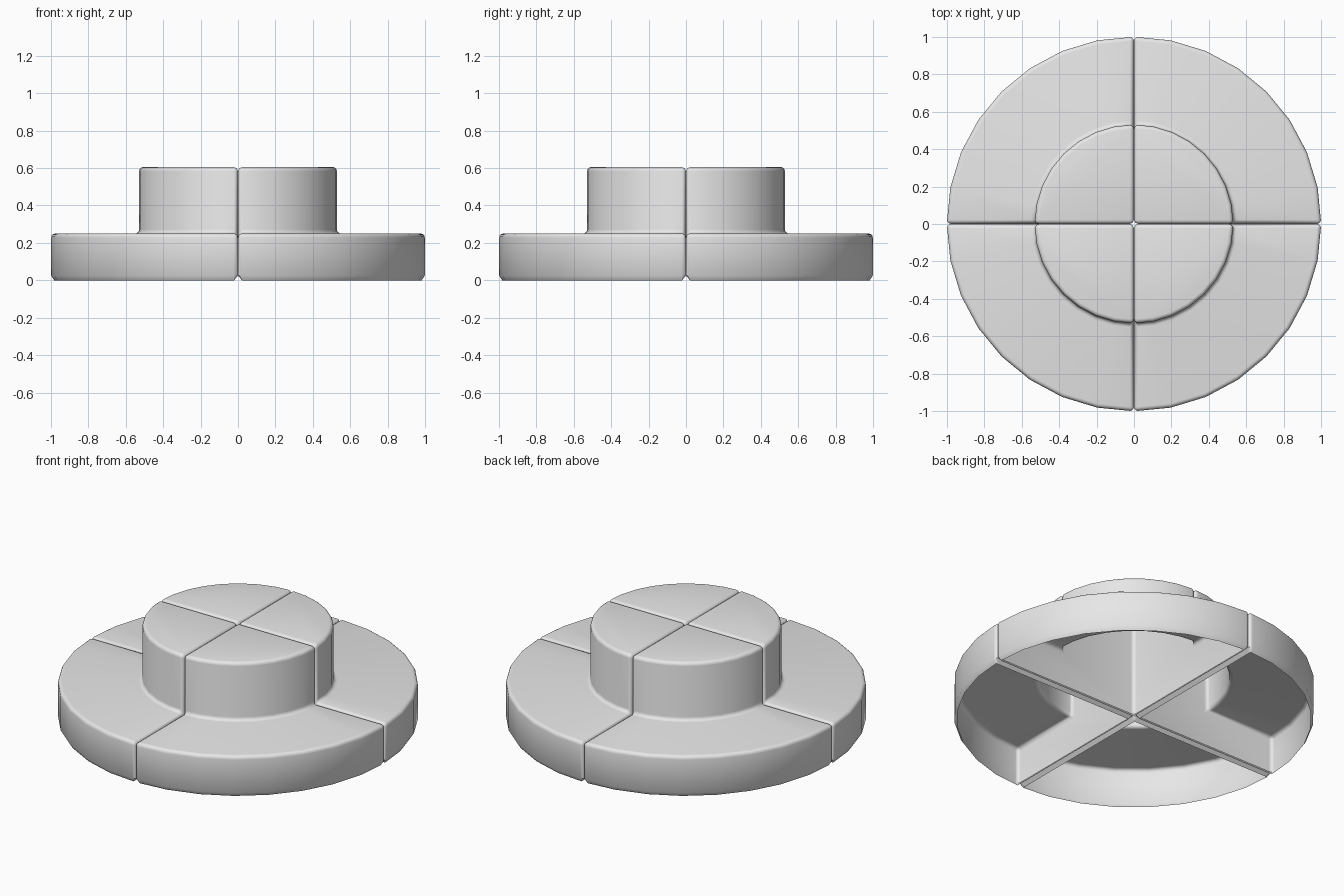
import bpy
import bmesh
import math
from mathutils import Matrix

cube = bpy.data.objects.get("Cube")
if cube:
    bpy.data.objects.remove(cube, do_unlink=True)

RIM, HUB = 1.0, 0.53          # radii
BASE, FLANGE, TOP = 0.025, 0.25, 0.605   # heights
ROUND, GAP, STEPS = 0.022, 0.001, 8

grey = bpy.data.materials.new("light grey")
grey.use_nodes = True
colour = (0.8, 0.8, 0.8, 1)
grey.diffuse_color = colour
grey.node_tree.nodes["Principled BSDF"].inputs["Base Color"].default_value = colour


def quarter_mesh():
    """One hollow quarter of the stepped disc, open underneath."""
    bm = bmesh.new()

    def arc(radius, z):
        angles = [math.pi / 2 * i / STEPS for i in range(STEPS + 1)]
        return [bm.verts.new((radius * math.cos(a), radius * math.sin(a), z)) for a in angles]

    rings = [arc(RIM, BASE), arc(RIM, FLANGE), arc(HUB, FLANGE), arc(HUB, TOP)]
    low = bm.verts.new((0, 0, BASE))
    high = bm.verts.new((0, 0, TOP))

    # Rim wall, flange top and hub wall
    for a, b in zip(rings, rings[1:]):
        for i in range(STEPS):
            bm.faces.new((a[i], a[i + 1], b[i + 1], b[i]))
    # Hub top, underside and the two radial walls
    bm.faces.new([high] + rings[-1])
    bottom = bm.faces.new([low] + rings[0][::-1])
    bm.faces.new([low] + [r[0] for r in rings] + [high])
    bm.faces.new([high] + [r[-1] for r in rings[::-1]] + [low])
    bmesh.ops.recalc_face_normals(bm, faces=bm.faces)

    # Round every sharp edge except those of the underside
    sharp = [e for e in bm.edges
             if e.calc_face_angle(0) > math.radians(20) and bottom not in e.link_faces]
    bmesh.ops.bevel(bm, geom=sharp, offset=ROUND, segments=4, profile=0.5,
                    affect='EDGES', clamp_overlap=True)

    # Open the underside and fold a narrow chamfer down to the ground
    under = [f for f in bm.faces if all(abs(v.co.z - BASE) < 1e-4 for v in f.verts)]
    bmesh.ops.delete(bm, geom=under, context='FACES')
    border = [e for e in bm.edges if e.is_boundary]
    lip = bmesh.ops.extrude_edge_only(bm, edges=border)["geom"]
    for v in (g for g in lip if isinstance(g, bmesh.types.BMVert)):
        v.co.x = max(v.co.x * 0.984, 0.02)
        v.co.y = max(v.co.y * 0.984, 0.02)
        v.co.z = 0
    bmesh.ops.recalc_face_normals(bm, faces=bm.faces)
    bmesh.ops.translate(bm, verts=bm.verts, vec=(GAP, GAP, 0))

    mesh = bpy.data.meshes.new("quarter_shell")
    bm.to_mesh(mesh)
    bm.free()
    mesh.materials.append(grey)
    return mesh


# Four quarters around the centre
names = ["back_left_quarter", "back_right_quarter", "front_right_quarter", "front_left_quarter"]
source = quarter_mesh()
for i, name in enumerate(names):
    mesh = source.copy()
    mesh.transform(Matrix.Rotation(i * math.pi / 2, 4, 'Z'))
    part = bpy.data.objects.new(name, mesh)
    bpy.context.collection.objects.link(part)
    bpy.ops.object.select_all(action='DESELECT')
    part.select_set(True)
    bpy.context.view_layer.objects.active = part
    bpy.ops.object.shade_smooth_by_angle(angle=math.radians(35))
bpy.data.meshes.remove(source)
